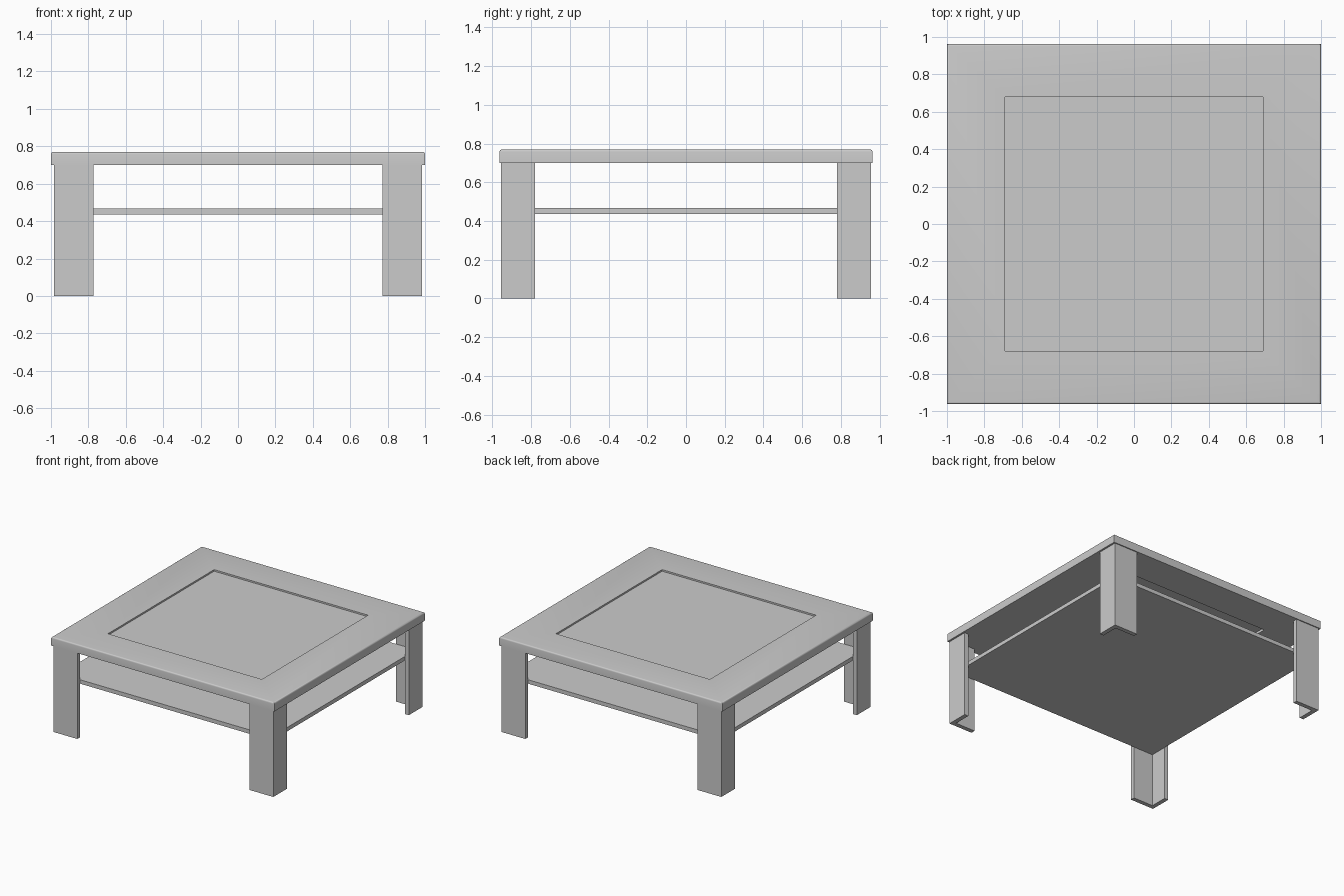
import bpy, bmesh

if "Cube" in bpy.data.objects:
    bpy.data.objects.remove(bpy.data.objects["Cube"])


def finish(name, bm):
    bmesh.ops.recalc_face_normals(bm, faces=bm.faces)
    me = bpy.data.meshes.new(name)
    bm.to_mesh(me)
    bm.free()
    ob = bpy.data.objects.new(name, me)
    bpy.context.collection.objects.link(ob)
    return ob


def box(name, x0, x1, y0, y1, z0, z1):
    bm = bmesh.new()
    bmesh.ops.create_cube(bm, size=1)
    for v in bm.verts:
        v.co.x = x0 if v.co.x < 0 else x1
        v.co.y = y0 if v.co.y < 0 else y1
        v.co.z = z0 if v.co.z < 0 else z1
    return finish(name, bm)


# Tabletop frame: rectangular ring with a square opening, outer upper edge rounded
bm = bmesh.new()
OUT, INN, Z0, Z1 = (1.0, 0.963), (0.69, 0.68), 0.70, 0.77
corners = [(-1, -1), (1, -1), (1, 1), (-1, 1)]
loops = [[bm.verts.new((sx * w, sy * d, z)) for sx, sy in corners]
         for (w, d), z in ((OUT, Z0), (OUT, Z1), (INN, Z1), (INN, Z0))]
for i in range(4):
    a, b = loops[i], loops[(i + 1) % 4]
    for j in range(4):
        k = (j + 1) % 4
        bm.faces.new((a[j], a[k], b[k], b[j]))
rim = [bm.edges.get((loops[1][j], loops[1][(j + 1) % 4])) for j in range(4)]
bmesh.ops.bevel(bm, geom=rim, offset=0.012, segments=4, profile=0.5, affect='EDGES')
top = finish("tabletop_frame", bm)
bpy.context.view_layer.objects.active = top
top.select_set(True)
bpy.ops.object.shade_smooth_by_angle()

# Inset panel, slightly recessed in the frame
box("tabletop_panel", -INN[0], INN[0], -INN[1], INN[1], 0.72, 0.757)

# Four L-section corner legs, open towards the middle
LX, LY, T = 0.985, 0.955, 0.035
WX, WY = 0.213, 0.175
section = [(0, 0), (WX, 0), (WX, T), (T, T), (T, WY), (0, WY)]
for sx, side in ((-1, "left"), (1, "right")):
    for sy, end in ((-1, "front"), (1, "back")):
        bm = bmesh.new()
        face = bm.faces.new([bm.verts.new((sx * (LX - x), sy * (LY - y), 0))
                             for x, y in section])
        ext = bmesh.ops.extrude_face_region(bm, geom=[face], use_keep_orig=True)
        for g in ext["geom"]:
            if isinstance(g, bmesh.types.BMVert):
                g.co.z = Z0
        finish(f"{end}_{side}_leg", bm)

# Lower shelf fitting into the inner corners of the legs
box("shelf", -LX + T, LX - T, -LY + T, LY - T, 0.435, 0.467)
